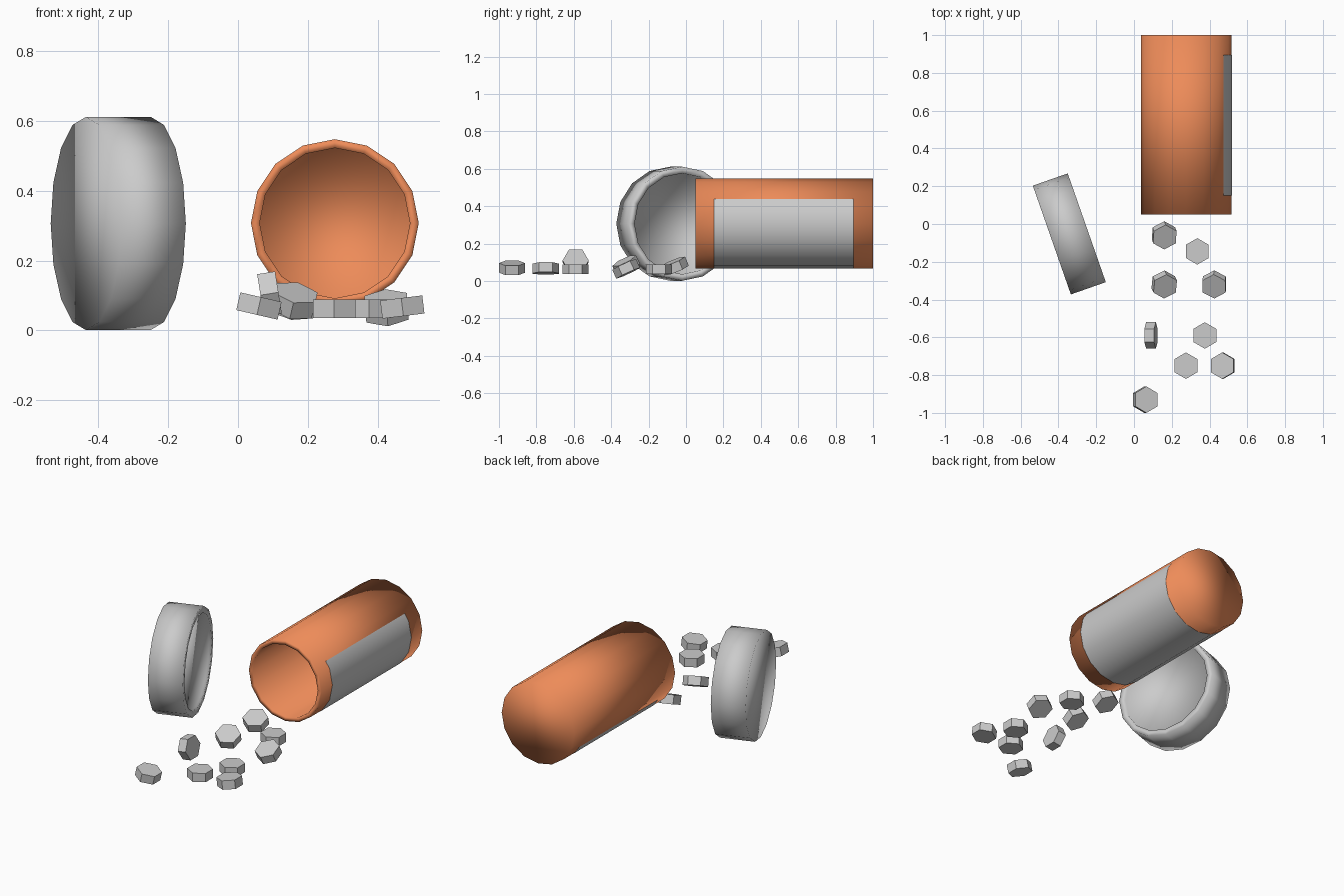
import bpy, bmesh
from math import sin, cos, radians, pi

if "Cube" in bpy.data.objects:
    bpy.data.objects.remove(bpy.data.objects["Cube"])


def lathe(name, profile, sides, loc, rot, smooth=False, start=0.0, span=360.0, caps=True):
    """Revolve (radius, height) points round z; end rings are closed with caps."""
    bm = bmesh.new()
    full = span >= 360
    count = sides if full else sides + 1
    rings = []
    for r, h in profile:
        ring = []
        for i in range(count):
            a = radians(start + span * i / sides)
            ring.append(bm.verts.new((r * cos(a), r * sin(a), h)))
        rings.append(ring)
    for a, b in zip(rings, rings[1:]):
        for i in range(sides):
            j = (i + 1) % count
            bm.faces.new((a[i], a[j], b[j], b[i]))
    if caps:
        bm.faces.new(rings[0])
        bm.faces.new(rings[-1])
        bmesh.ops.recalc_face_normals(bm, faces=bm.faces)
    return finish(name, bm, loc, rot, smooth)


def finish(name, bm, loc, rot, smooth):
    for f in bm.faces:
        f.smooth = smooth
    mesh = bpy.data.meshes.new(name)
    bm.to_mesh(mesh)
    bm.free()
    ob = bpy.data.objects.new(name, mesh)
    ob.location = loc
    ob.rotation_euler = [radians(d) for d in rot]
    bpy.context.collection.objects.link(ob)
    return ob


# Bottle: hollow 16-sided tube lying along y, mouth to the front
orange = bpy.data.materials.new("orange_plastic")
orange.diffuse_color = (0.85, 0.26, 0.1, 1)
orange.use_nodes = True
orange.node_tree.nodes["Principled BSDF"].inputs["Base Color"].default_value = orange.diffuse_color
bottle = lathe("bottle", [(0.24, 0.95), (0.24, 0), (0.215, 0), (0.215, 0.925)],
               16, (0.277, 0.05, 0.307), (-90, 0, 0), smooth=True)
bottle.data.materials.append(orange)

# Label: half wrap hugging the bottle facets, ending mid-facet on both sides
bm = bmesh.new()
R = 0.2415
arc = [33.75] + [22.5 * k for k in range(1, -7, -1)] + [-146.25]
cols = []
for i, deg in enumerate(arc):
    r = R * cos(pi / 16) if i in (0, len(arc) - 1) else R
    x, z = r * cos(radians(deg)), r * sin(radians(deg))
    cols.append([bm.verts.new((x, y, z)) for y in (0.15, 0.895)])
for a, b in zip(cols, cols[1:]):
    bm.faces.new((a[0], b[0], b[1], a[1]))
bmesh.ops.reverse_faces(bm, faces=[f for f in bm.faces
                                   if f.normal.dot(f.calc_center_median()) < 0])
bm.normal_update()
if any(f.normal.dot((f.calc_center_median().x * f.normal.x, 0, 0)) is None for f in bm.faces):
    pass
for f in bm.faces:
    c = f.calc_center_median()
    if f.normal.x * c.x + f.normal.z * c.z < 0:
        f.normal_flip()
finish("label", bm, (0.277, 0, 0.307), (0, 0, 0), True)

# Cap: standing on its edge, shallow recessed inner face towards the bottle
lathe("cap", [(0.305, -0.098), (0.305, 0.098), (0.27, 0.098), (0.27, 0.085)],
      16, (-0.3425, -0.0525, 0.306), (0, 90, 19.3), smooth=True)

# Spilled pills: (x, y, z, tilt about x, tilt about y)
pills = [
    (0.16, -0.06, 0.08, 22, 8),
    (0.335, -0.145, 0.062, 0, 0),
    (0.16, -0.32, 0.085, 25, 13),
    (0.425, -0.32, 0.065, 25, -4),
    (0.09, -0.59, 0.105, 0, 81),
    (0.375, -0.59, 0.062, 0, 0),
    (0.275, -0.75, 0.062, 0, 0),
    (0.47, -0.75, 0.067, 0, -7),
    (0.06, -0.93, 0.07, 0, 13),
]
for i, (x, y, z, rx, ry) in enumerate(pills, 1):
    lathe(f"pill_{i}", [(0.07, -0.026), (0.07, 0.026)], 6,
          (x, y, z), (rx, ry, 0), start=90)
